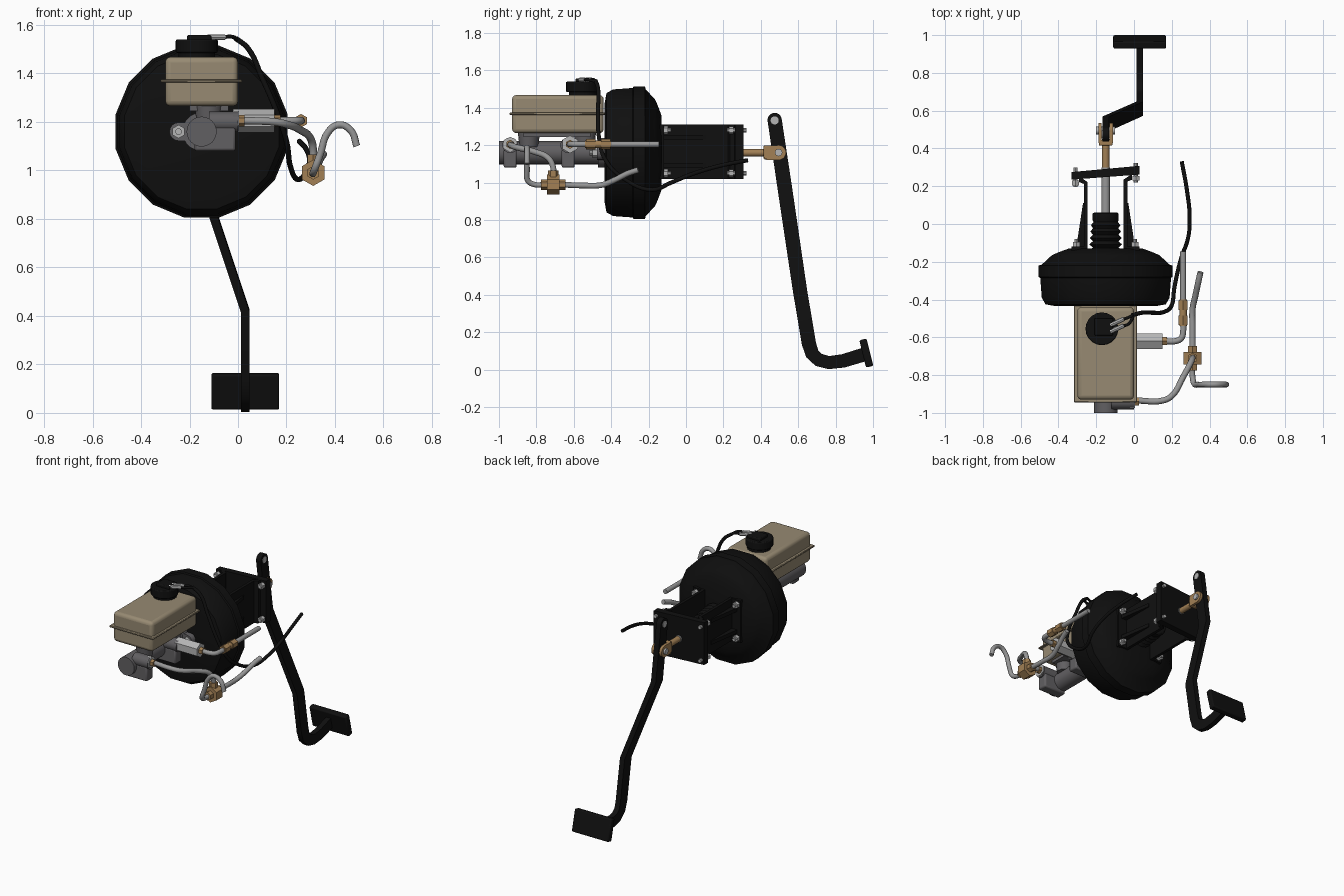
import bpy, bmesh, math
from mathutils import Vector, Matrix

if "Cube" in bpy.data.objects:
    bpy.data.objects.remove(bpy.data.objects["Cube"])


def material(name, r, g, b):
    m = bpy.data.materials.new(name)
    m.diffuse_color = (r, g, b, 1)
    m.use_nodes = True
    m.node_tree.nodes["Principled BSDF"].inputs["Base Color"].default_value = m.diffuse_color
    return m


BLACK = material("black paint", .005, .005, .005)
TAN = material("tan plastic", .31, .255, .17)
CAST = material("cast grey", .12, .115, .122)
STEEL = material("pipe steel", .31, .31, .31)
ZINC = material("bright zinc", .46, .46, .46)
BRASS = material("brass", .36, .215, .09)
CX, CZ = -.15, 1.16                     # booster axis


def finish(name, bm, mat, smooth=35, bevel=0, segs=2):
    bmesh.ops.recalc_face_normals(bm, faces=bm.faces)
    me = bpy.data.meshes.new(name)
    bm.to_mesh(me)
    bm.free()
    me.materials.append(mat)
    ob = bpy.data.objects.new(name, me)
    bpy.context.collection.objects.link(ob)
    bpy.ops.object.select_all(action='DESELECT')
    bpy.context.view_layer.objects.active = ob
    ob.select_set(True)
    if bevel:
        b = ob.modifiers.new("bevel", 'BEVEL')
        b.width, b.segments = bevel, segs
    if smooth:
        bpy.ops.object.shade_smooth_by_angle(angle=math.radians(smooth))
    return ob


def box(name, lo, hi, mat, bevel=0, segs=2, tilt=0):
    bm = bmesh.new()
    lo, hi = Vector(lo), Vector(hi)
    size = hi - lo
    bmesh.ops.create_cube(bm, size=1, matrix=Matrix.Translation((lo + hi) / 2)
                          @ Matrix.Rotation(tilt, 4, 'X') @ Matrix.Diagonal((*size, 1)))
    return finish(name, bm, mat, 35, bevel, segs)


def rod(name, p, q, r, mat, n=16, r2=None, bevel=0):
    """Cylinder, cone or hexagon between two points."""
    p, q = Vector(p), Vector(q)
    bm = bmesh.new()
    rot = (q - p).to_track_quat('Z', 'Y').to_matrix().to_4x4()
    bmesh.ops.create_cone(bm, cap_ends=True, segments=n, radius1=r, radius2=r if r2 is None else r2,
                          depth=(q - p).length, matrix=Matrix.Translation((p + q) / 2) @ rot)
    return finish(name, bm, mat, 35 if n > 8 else 0, bevel)


def loft(name, rings, mat, smooth=35, bevel=0):
    bm = bmesh.new()
    vs = [[bm.verts.new(p) for p in ring] for ring in rings]
    n = len(vs[0])
    for a, b in zip(vs, vs[1:]):
        for i in range(n):
            bm.faces.new((a[i], a[(i + 1) % n], b[(i + 1) % n], b[i]))
    bm.faces.new(vs[0])
    bm.faces.new(vs[-1])
    return finish(name, bm, mat, smooth, bevel)


def lathe(name, prof, mat, n, smooth):
    """Turn (y, radius) pairs around the booster axis."""
    ang = [(i + .5) * math.tau / n for i in range(n)]
    return loft(name, [[(CX + r * math.cos(a), y, CZ + r * math.sin(a)) for a in ang] for y, r in prof], mat, smooth)


def slab(name, pts, z0, z1, mat):
    return loft(name, [[(x, y, z) for x, y in pts] for z in (z0, z1)], mat, 0)


def tube(name, pts, r, mat):
    cu = bpy.data.curves.new(name, 'CURVE')
    cu.dimensions, cu.bevel_depth, cu.bevel_resolution = '3D', r, 3
    cu.use_fill_caps, cu.resolution_u = True, 6
    s = cu.splines.new('BEZIER')
    s.bezier_points.add(len(pts) - 1)
    for bp, p in zip(s.bezier_points, pts):
        bp.co = p
        bp.handle_left_type = bp.handle_right_type = 'AUTO'
    cu.materials.append(mat)
    ob = bpy.data.objects.new(name, cu)
    bpy.context.collection.objects.link(ob)
    bpy.ops.object.select_all(action='DESELECT')
    bpy.context.view_layer.objects.active = ob
    ob.select_set(True)
    bpy.ops.object.convert(target='MESH')
    bpy.ops.object.shade_smooth_by_angle(angle=math.radians(50))


# Vacuum booster drum and rubber bellows
lathe("booster", [(-.435, .27), (-.425, .325), (-.39, .345), (-.285, .353), (-.28, .362), (-.22, .362),
                  (-.215, .345), (-.165, .29), (-.152, .26), (-.13, .2)], BLACK, 16, 30)
bel = [(-.14, .09)]
for i in range(4):
    y = -.125 + i * .034
    bel += [(y, .068), (y + .017, .088 - i * .003)]
lathe("bellows", bel + [(.01, .065), (.02, .07), (.055, .07), (.062, .06)], BLACK, 20, 30)

# Push rod and clevis
rod("push_rod", (CX, .05, CZ), (CX, .3, CZ), .023, STEEL)
rod("push_rod_end", (CX, .28, CZ), (CX, .45, CZ), .02, BRASS)
box("clevis_base", (CX - .036, .415, 1.125), (CX + .036, .445, 1.2), BRASS, .006)
for s in (-1, 1):
    x = CX + s * .03
    box("clevis_fork", (x - .009, .43, 1.122), (x + .009, .5, 1.2), BRASS)
    rod("clevis_eye", (x - .009, .495, 1.161), (x + .009, .495, 1.161), .04, BRASS, 20)
rod("clevis_pin", (CX - .05, .495, 1.161), (CX + .05, .495, 1.161), .02, ZINC)

# Mounting bracket: two bent side plates, ribs, slanted firewall plate, nuts
for s in (-1, 1):
    def X(d):
        return CX + s * d
    end = .235 if s > 0 else .222
    slab("bracket_side", [(X(.18), -.14), (X(.18), -.118), (X(.115), -.118), (X(.115), end - .01), (X(.14), end),
                          (X(.14), end + .03), (X(.095), end), (X(.095), -.14)], 1.02, 1.31, BLACK)
    for z in (1.08, 1.23):
        slab("bracket_rib", [(X(.11), -.12), (X(.155), -.12), (X(.12), .11), (X(.11), .11)], z, z + .025, BLACK)
    for z in (1.05, 1.28):
        rod("booster_nut", (X(.155), -.12, z), (X(.155), -.095, z), .022, ZINC, 6)
        rod("booster_stud", (X(.155), -.1, z), (X(.155), -.08, z), .011, ZINC, 10)
        yp = .275 if s > 0 else .25
        rod("plate_bolt", (X(.16), yp - .055, z), (X(.16), yp + .048, z), .012, ZINC, 10)
        rod("plate_nut", (X(.16), yp - .045, z), (X(.16), yp - .02, z), .021, ZINC, 6)
slab("firewall_plate", [(-.33, .235), (.03, .262), (.03, .308), (-.33, .275)], 1.02, 1.31, BLACK)

# Pedal arm: flat bar swept along a bent path, with half widths
path = [(CX, .474, 1.335, .038), (CX, .53, .96, .039), (.03, .61, .42, .038), (.03, .657, .14, .038),
        (.03, .675, .085, .037), (.03, .71, .052, .036), (.03, .765, .038, .035), (.03, .84, .047, .036),
        (.03, .955, .082, .037)]
rings = []
for i, (x, y, z, w) in enumerate(path):
    a, b = path[max(i - 1, 0)], path[min(i + 1, len(path) - 1)]
    d = Vector((b[1] - a[1], b[2] - a[2])).normalized() * w
    rings.append([(x - .018, y - d.y, z + d.x), (x + .018, y - d.y, z + d.x),
                  (x + .018, y + d.y, z - d.x), (x - .018, y + d.y, z - d.x)])
loft("pedal_arm", rings, BLACK, 30)
rod("pedal_arm_eye", (CX - .018, .474, 1.335), (CX + .018, .474, 1.335), .038, BLACK, 20)
rod("pedal_pivot", (CX - .021, .474, 1.333), (CX + .021, .474, 1.333), .022, ZINC)
box("pedal_pad", (-.11, .944, .014), (.17, .984, .164), BLACK, .008, 2, math.radians(14))

# Fluid reservoir
box("reservoir", (-.3, -.93, 1.265), (0, -.44, 1.468), TAN, .022, 3)
box("reservoir_seam", (-.318, -.945, 1.362), (.016, -.422, 1.375), TAN, .004, 1)
rod("cap_neck", (-.17, -.55, 1.46), (-.17, -.55, 1.51), .075, BLACK, 20)
rod("cap", (-.17, -.555, 1.485), (-.17, -.555, 1.54), .087, BLACK, 20, bevel=.006)
box("cap_sensor", (-.21, -.59, 1.53), (-.11, -.5, 1.558), BLACK, .006)
for i in (0, 1):
    y = -.55 + i * .035
    rod("sensor_plug", (-.125, y - .02, 1.549), (-.055, y + .012, 1.549), .012, ZINC, 8)
    tube("sensor_lead", [(-.06, y + .01, 1.549), (-.03, y + .02, 1.552), (.0, -.48, 1.54)], .008, BLACK)
tube("sensor_cable", [(-.01, -.483, 1.545), (.04, -.47, 1.505), (.1, -.47, 1.38), (.16, -.465, 1.24),
                      (.2, -.43, 1.12), (.215, -.33, 1.02), (.25, -.18, .962), (.285, -.08, 1.0),
                      (.295, .03, 1.045), (.28, .18, 1.09), (.253, .33, 1.12)], .011, BLACK)

# Master cylinder casting
rod("master_cylinder", (CX, -1, CZ), (CX, -.42, CZ), .062, CAST, 24)
rod("cylinder_flange_hub", (CX, -.47, CZ), (CX, -.43, CZ), .08, CAST, 20)
for s in (-1, 1):
    x = CX + s * .095
    rod("flange_ear", (x, -.475, CZ), (x, -.43, CZ), .038, CAST)
    rod("flange_nut", (x, -.5, CZ), (x, -.47, CZ), .028, ZINC, 6)
    rod("flange_stud", (x, -.515, CZ), (x, -.49, CZ), .014, ZINC, 10)
box("cylinder_flange", (CX - .095, -.47, CZ - .038), (CX + .095, -.435, CZ + .038), CAST)
for y in (-.84, -.54):
    rod("reservoir_port", (-.12, y, 1.19), (-.12, y, 1.275), .05, CAST, 16, .06)
box("reservoir_saddle", (-.2, -.87, 1.245), (-.04, -.51, 1.27), CAST)
for y in (-.94, -.63):
    rod("outlet_boss", (CX + .03, y, 1.2), (0, y, 1.2), .042, CAST, 16)
    box("outlet_block", (CX - .03, y - .035, 1.08), (-.01, y + .035, 1.18), CAST, .01)

# Rear outlet: hex valve, line and union
rod("hex_valve", (-.02, -.62, 1.205), (.15, -.62, 1.205), .048, ZINC, 6)
rod("valve_nut", (.145, -.62, 1.205), (.175, -.62, 1.205), .024, BRASS, 6)
tube("rear_line", [(.16, -.62, 1.205), (.22, -.62, 1.205), (.25, -.605, 1.205), (.26, -.57, 1.205),
                   (.26, -.52, 1.205)], .016, STEEL)
rod("union_body", (.26, -.54, 1.205), (.26, -.4, 1.205), .02, BRASS, 12)
for y in (-.535, -.455):
    rod("union_nut", (.26, y, 1.205), (.26, y + .05, 1.205), .028, BRASS, 6)
rod("rear_line_end", (.26, -.42, 1.205), (.26, -.145, 1.205), .016, STEEL, 12)

# Front outlet: line to tee, then two branch lines
TX, TY, TZ = .31, -.71, .99
rod("front_hex", (-.02, -.94, 1.205), (.005, -.94, 1.205), .04, ZINC, 6)
rod("front_nut", (0, -.94, 1.205), (.027, -.94, 1.205), .024, BRASS, 6)
tube("front_line", [(.02, -.935, 1.205), (.15, -.935, 1.2), (.2, -.91, 1.19), (.26, -.81, 1.165),
                    (.3, -.735, 1.13), (TX, TY, 1.08), (TX, TY, 1.03)], .016, STEEL)
rod("tee_body", (TX, TY - .033, TZ), (TX, TY + .033, TZ), .054, BRASS, 6)
rod("tee_barrel", (TX, TY - .065, TZ), (TX, TY + .065, TZ), .028, BRASS, 6)
rod("tee_neck", (TX, TY, TZ), (TX, TY, TZ + .075), .028, BRASS, 6)
tube("tee_back_line", [(TX, -.67, TZ), (TX, -.55, .985), (TX, -.45, .988), (.325, -.38, 1.015),
                       (.34, -.31, 1.05), (.352, -.255, 1.068)], .016, STEEL)
tube("tee_front_line", [(TX, -.75, TZ), (TX, -.81, TZ), (.318, -.845, 1.01), (.34, -.85, 1.07),
                        (.37, -.85, 1.155), (.415, -.85, 1.188), (.465, -.85, 1.165), (.49, -.85, 1.1)],
     .015, STEEL)
